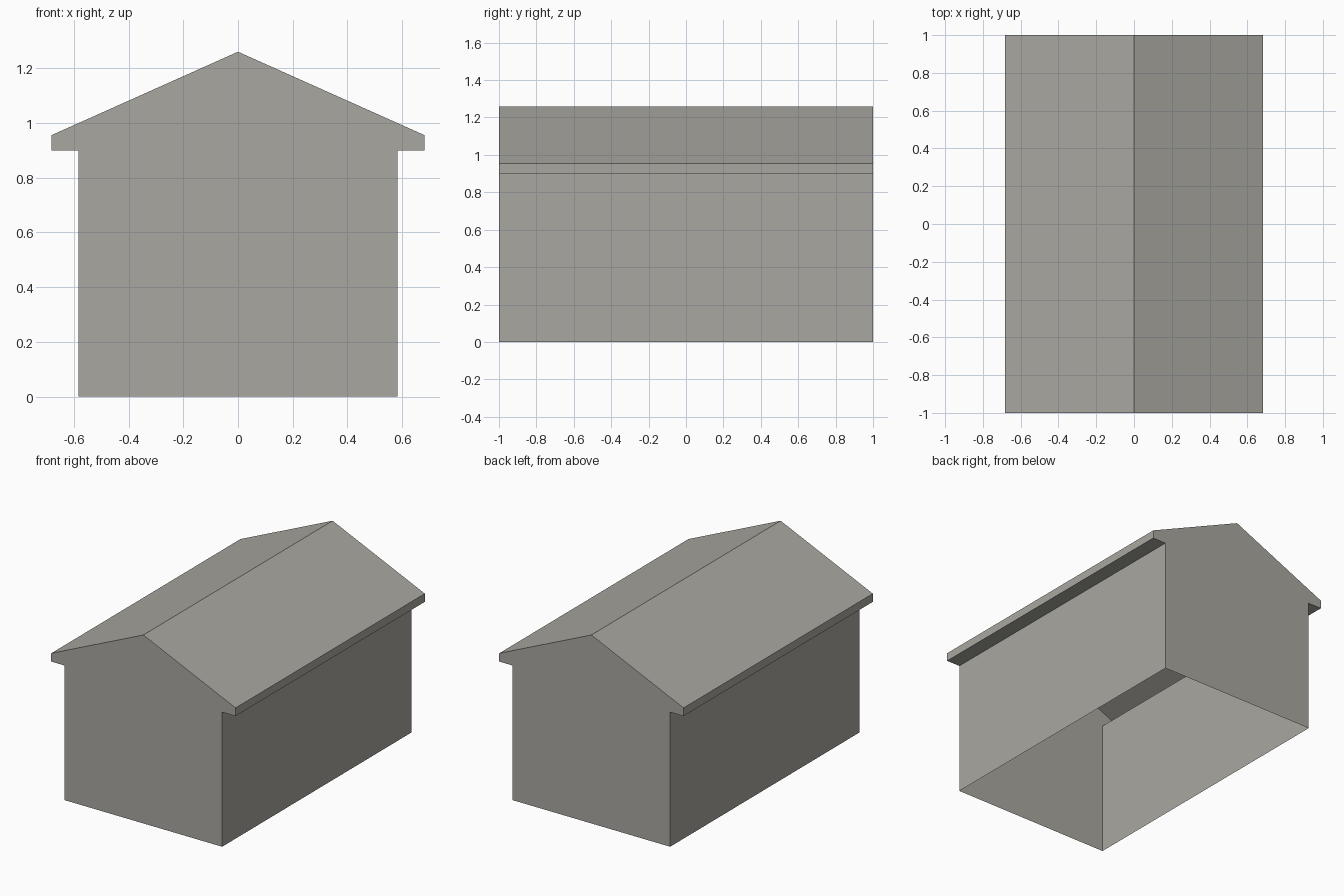
import bpy
import bmesh

if "Cube" in bpy.data.objects:
    bpy.data.objects.remove(bpy.data.objects["Cube"], do_unlink=True)

WALL_X, EAVE_X = 0.583, 0.682
SOFFIT_Z, EAVE_Z, RIDGE_Z = 0.90, 0.955, 1.26
HALF_LENGTH = 1.0

stone = bpy.data.materials.new("warm_grey")
stone.use_nodes = True
colour = (0.40, 0.39, 0.355, 1)
stone.diffuse_color = colour
stone.node_tree.nodes["Principled BSDF"].inputs["Base Color"].default_value = colour

# Half of the cross-section, from the foot of the left wall up to the ridge
foot, wall_top = (WALL_X, 0), (WALL_X, SOFFIT_Z)
soffit_edge, eave, ridge = (EAVE_X, SOFFIT_Z), (EAVE_X, EAVE_Z), (0, RIDGE_Z)


def mirrored(points):
    return [(-x, z) for x, z in reversed(points)]


def finish(name, bm):
    mesh = bpy.data.meshes.new(name)
    bm.to_mesh(mesh)
    bm.free()
    mesh.materials.append(stone)
    obj = bpy.data.objects.new(name, mesh)
    bpy.context.collection.objects.link(obj)


def long_strip(name, profile):
    """Sweep an open profile along the length of the building."""
    bm = bmesh.new()
    rows = [[bm.verts.new((x, y, z)) for x, z in profile]
            for y in (-HALF_LENGTH, HALF_LENGTH)]
    front, back = rows
    for i in range(len(profile) - 1):
        bm.faces.new((front[i], back[i], back[i + 1], front[i + 1]))
    finish(name, bm)


def gable(name, y):
    """Flat end wall, including the ends of the eaves."""
    half = [foot, wall_top, soffit_edge, eave, ridge]
    outline = half + mirrored(half[:-1])
    if y > 0:
        outline.reverse()
    bm = bmesh.new()
    bm.faces.new([bm.verts.new((x, y, z)) for x, z in outline])
    finish(name, bm)


# Side walls, open underneath
long_strip("left_wall", [foot, wall_top])
long_strip("right_wall", mirrored([foot, wall_top]))

# Pitched roof with boxed eaves
left_roof = [wall_top, soffit_edge, eave, ridge]
long_strip("roof", left_roof + mirrored(left_roof[:-1]))

# End walls
gable("front_gable", -HALF_LENGTH)
gable("back_gable", HALF_LENGTH)
